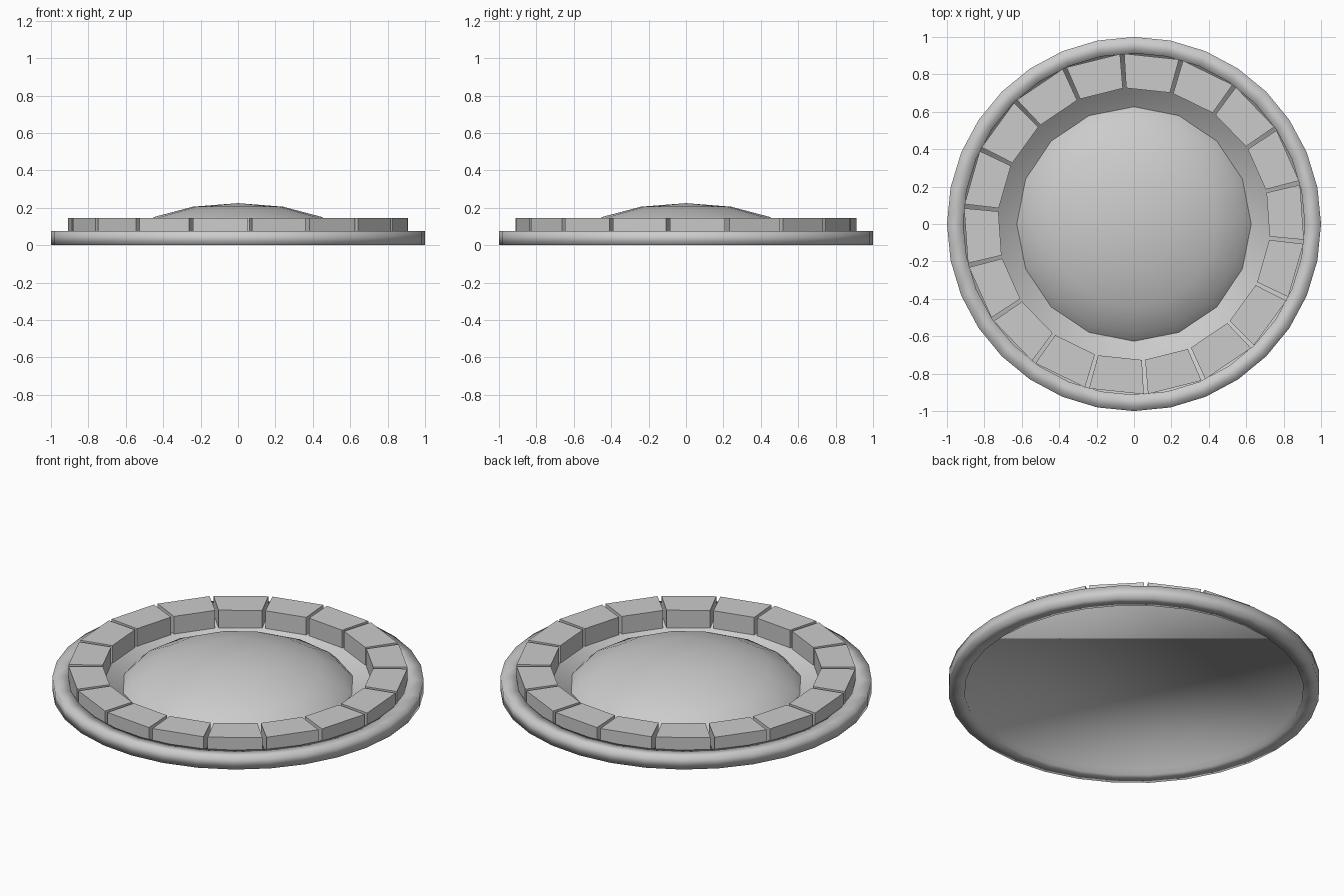
import bpy, bmesh
from math import sin, cos, radians, tau

cube = bpy.data.objects.get("Cube")
if cube:
    bpy.data.objects.remove(cube, do_unlink=True)

# Single stone colour
stone = bpy.data.materials.new("stone_grey")
stone.use_nodes = True
colour = (0.6, 0.6, 0.6, 1)
stone.diffuse_color = colour
stone.node_tree.nodes["Principled BSDF"].inputs["Base Color"].default_value = colour


def finish(bm, name, smooth):
    bmesh.ops.recalc_face_normals(bm, faces=bm.faces)
    for face in bm.faces:
        face.smooth = smooth
    mesh = bpy.data.meshes.new(name)
    bm.to_mesh(mesh)
    bm.free()
    mesh.materials.append(stone)
    obj = bpy.data.objects.new(name, mesh)
    bpy.context.collection.objects.link(obj)
    return obj


def lathe(name, profile, sides):
    """Turn (radius, height) points round z and cap the open ends."""
    bm = bmesh.new()
    rows = []
    for r, z in profile:
        if r == 0:
            rows.append([bm.verts.new((0, 0, z))] * sides)
        else:
            rows.append([bm.verts.new((r * cos(tau * i / sides), r * sin(tau * i / sides), z))
                         for i in range(sides)])
    for low, high in zip(rows, rows[1:]):
        for i in range(sides):
            j = (i + 1) % sides
            quad = [low[i], low[j], high[j], high[i]]
            bm.faces.new(list(dict.fromkeys(quad)))
    for row, (r, z) in ((rows[0], profile[0]), (rows[-1], profile[-1])):
        if r > 0:
            bm.faces.new(row)
    return finish(bm, name, True)


# Rim with a thin recessed floor, softly shaded throughout
FLOOR = 0.04
lathe("rim_and_floor", [(0.913, FLOOR), (0.913, 0.075), (1, 0.075),
                        (1, 0), (0.913, 0), (0.913, 0.035)], 32)

# Shallow central dome
dome = lathe("dome", [(0.63, FLOOR - 0.003), (0.582, 0.085), (0.445, 0.152),
                      (0.241, 0.206), (0, 0.225)], 16)
bm = bmesh.new()
bm.from_mesh(dome.data)
# The floor already closes the dome underneath
bmesh.ops.delete(bm, geom=[f for f in bm.faces if len(f.verts) > 4], context='FACES_ONLY')
bm.to_mesh(dome.data)
bm.free()

# Circle of separate wedge stones
COUNT, HALF, TOP = 18, radians(9.3), 0.145
for k in range(COUNT):
    mid = radians(4) + tau * k / COUNT
    corners = [(0.728, mid - HALF), (0.912, mid - HALF), (0.912, mid + HALF), (0.728, mid + HALF)]
    bm = bmesh.new()
    base = bm.faces.new([bm.verts.new((r * cos(a), r * sin(a), FLOOR)) for r, a in corners])
    out = bmesh.ops.extrude_face_region(bm, geom=[base], use_keep_orig=True)
    for v in out["geom"]:
        if isinstance(v, bmesh.types.BMVert):
            v.co.z = TOP
    finish(bm, f"stone_block_{k + 1}", False)
